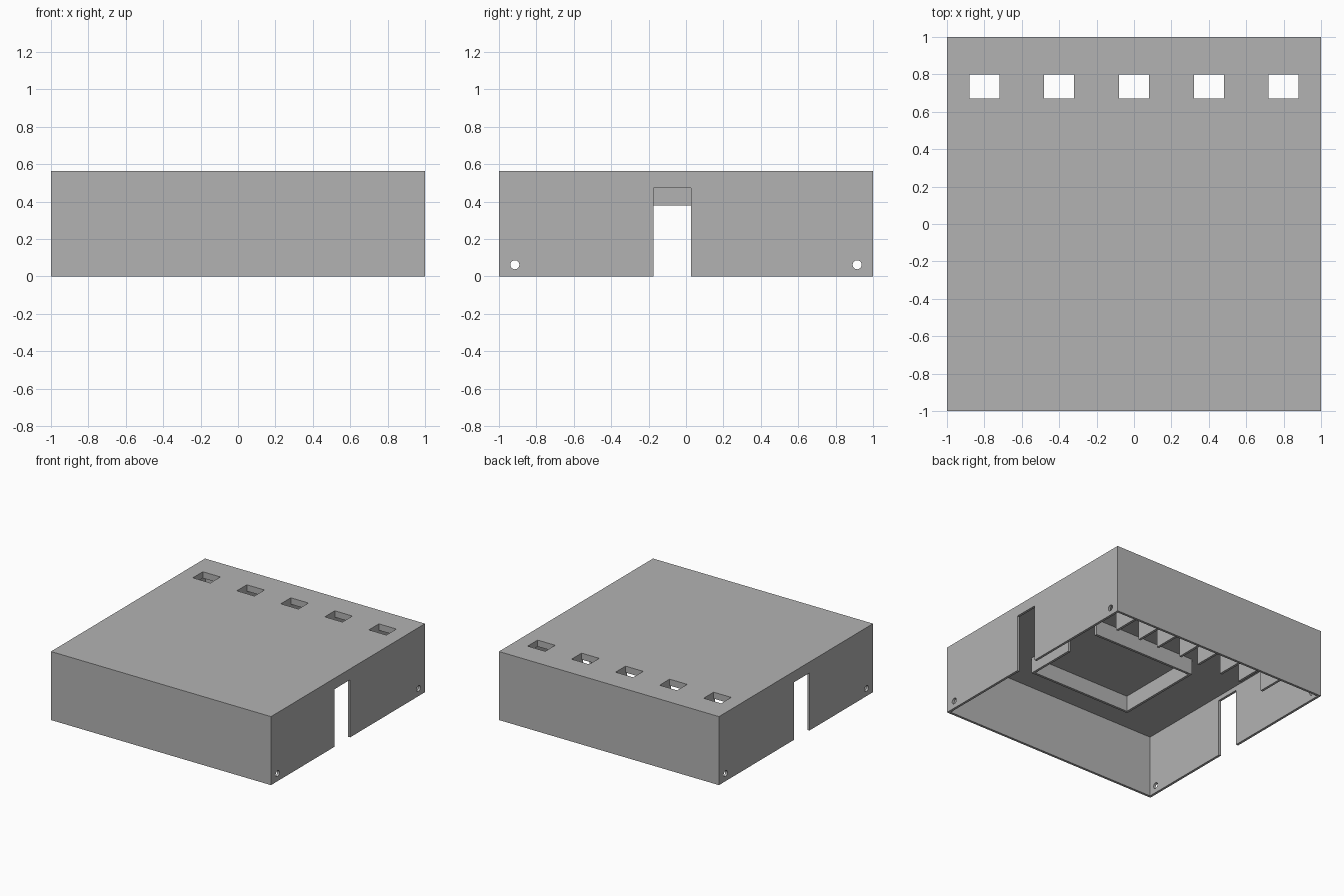
import bpy
from math import pi

if "Cube" in bpy.data.objects:
    bpy.data.objects.remove(bpy.data.objects["Cube"], do_unlink=True)

grey = bpy.data.materials.new("plain_grey")
grey.use_nodes = True
colour = (0.45, 0.45, 0.45, 1)
grey.diffuse_color = colour
next(n for n in grey.node_tree.nodes
     if n.type == 'BSDF_PRINCIPLED').inputs["Base Color"].default_value = colour

WALL, HEIGHT, CEILING = 0.02, 0.563, 0.51
INNER = 1 - WALL


def box(name, x0, x1, y0, y1, z0, z1):
    """Axis-aligned box between two corners."""
    bpy.ops.mesh.primitive_cube_add(
        size=1, location=((x0 + x1) / 2, (y0 + y1) / 2, (z0 + z1) / 2))
    ob = bpy.context.object
    ob.name = name
    ob.scale = (x1 - x0, y1 - y0, z1 - z0)
    bpy.ops.object.transform_apply(location=False, rotation=False, scale=True)
    ob.data.materials.append(grey)
    return ob


def cut(target, cutter):
    """Subtract the cutter from the target and discard it."""
    cutter.hide_render = True
    mod = target.modifiers.new("cut", 'BOOLEAN')
    mod.operation = 'DIFFERENCE'
    mod.solver = 'EXACT'
    mod.object = cutter
    bpy.context.view_layer.objects.active = target
    bpy.ops.object.modifier_apply(modifier=mod.name)
    bpy.data.objects.remove(cutter, do_unlink=True)


# Open-bottomed cover
cover = box("cover_shell", -1, 1, -1, 1, 0, HEIGHT)
cut(cover, box("cavity", -INNER, INNER, -INNER, INNER, -0.1, CEILING))

# Doorway through both side walls
cut(cover, box("doorway", -1.1, 1.1, -0.175, 0.028, -0.1, 0.473))

# Screw holes near the lower corners of the side walls
for y in (-0.915, 0.915):
    bpy.ops.mesh.primitive_cylinder_add(vertices=32, radius=0.024, depth=2.4,
                                        location=(0, y, 0.062),
                                        rotation=(0, pi / 2, 0))
    cut(cover, bpy.context.object)

# Row of square openings in the top
openings = [-0.8, -0.4, 0, 0.4, 0.8]
for x in openings:
    cut(cover, box("opening", x - 0.08, x + 0.08, 0.67, 0.80, 0.4, 0.7))

# Hanging guide walls between neighbouring openings
for a, b in zip(openings, openings[1:]):
    for n, x in enumerate((a + 0.08, b - 0.08 - WALL)):
        box("guide_wall", x, x + WALL, 0.65, INNER, 0.09, CEILING)

# Rectangular frame under the top, with a gap on its left side
X, FRONT, BACK, LOW = 0.47, -0.64, 0.12, 0.38
box("frame_front", -X, X, FRONT, FRONT + WALL, LOW, CEILING)
box("frame_back", -X, X, BACK - WALL, BACK, LOW, CEILING)
box("frame_right", -X, -X + WALL, FRONT + WALL, BACK - WALL, LOW, CEILING)
box("frame_left", X - WALL, X, FRONT + WALL, -0.21, LOW, CEILING)
